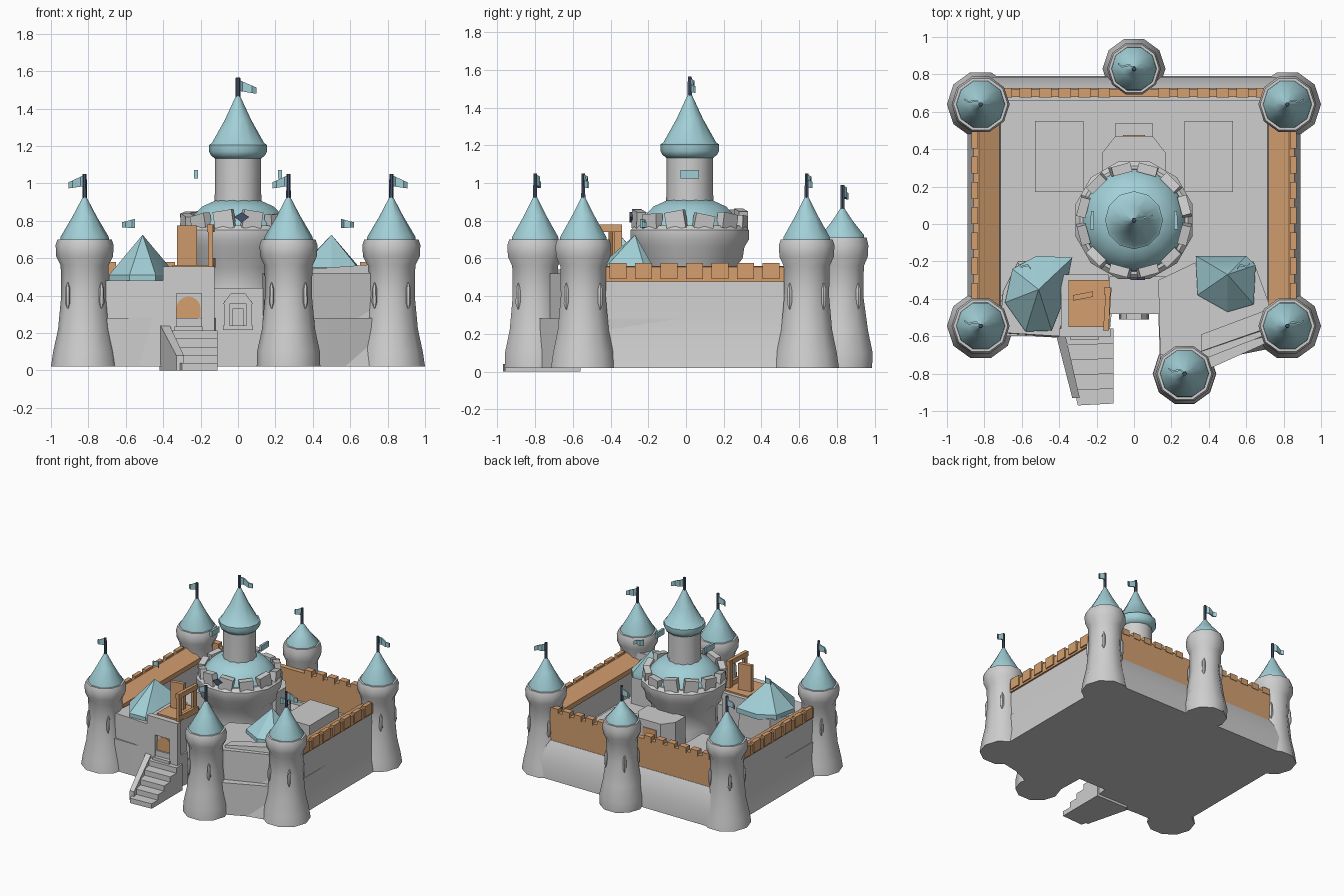
import bpy, bmesh, math, random
from mathutils import Vector, Matrix

if "Cube" in bpy.data.objects:
    bpy.data.objects.remove(bpy.data.objects["Cube"])

random.seed(4)


def material(name, col):
    m = bpy.data.materials.new(name)
    m.diffuse_color = (*col, 1)
    m.use_nodes = True
    m.node_tree.nodes["Principled BSDF"].inputs["Base Color"].default_value = m.diffuse_color
    return m


STONE = material("pale stone", (0.62, 0.62, 0.62))
BLUE = material("light blue", (0.36, 0.63, 0.68))
ORANGE = material("warm tan", (0.66, 0.35, 0.16))
DARK = material("dark slate", (0.06, 0.09, 0.15))


def finish(name, bm, mat, smooth=42):
    bmesh.ops.recalc_face_normals(bm, faces=bm.faces[:])
    me = bpy.data.meshes.new(name)
    bm.to_mesh(me)
    bm.free()
    ob = bpy.data.objects.new(name, me)
    bpy.context.collection.objects.link(ob)
    me.materials.append(mat)
    if smooth:
        bpy.context.view_layer.objects.active = ob
        ob.select_set(True)
        bpy.ops.object.shade_smooth_by_angle(angle=math.radians(smooth))
        ob.select_set(False)
    return ob


def loft(name, rings, mat, smooth=42):
    """Skin a stack of equally long point rings and cap both ends."""
    bm = bmesh.new()
    vs = [[bm.verts.new(p) for p in r] for r in rings]
    for a, b in zip(vs, vs[1:]):
        for i in range(len(a)):
            j = (i + 1) % len(a)
            bm.faces.new((a[i], a[j], b[j], b[i]))
    bm.faces.new(vs[0][::-1])
    bm.faces.new(vs[-1])
    bmesh.ops.remove_doubles(bm, verts=bm.verts[:], dist=0.0005)
    return finish(name, bm, mat, smooth)


def prism(name, outline, z0, z1, mat, spread=1.0):
    """Upright block on an outline; spread widens its foot."""
    c = sum((Vector(p) for p in outline), Vector((0, 0))) / len(outline)
    foot = [c + (Vector(p) - c) * spread for p in outline]
    return loft(name, [[(*p, z0) for p in foot], [(*p, z1) for p in outline]], mat, 20)


def box(name, x0, x1, y0, y1, z0, z1, mat):
    return prism(name, [(x0, y0), (x1, y0), (x1, y1), (x0, y1)], z0, z1, mat)


def turned(name, x, y, profile, mat, n=10, turn=0.0):
    def ring(r, z):
        return [(x + r * math.cos(turn + 2 * math.pi * i / n),
                 y + r * math.sin(turn + 2 * math.pi * i / n), z) for i in range(n)]
    return loft(name, [ring(r, z) for r, z in profile], mat)


def pyramid(name, outline, z, apex):
    return loft(name, [[(*p, z - 0.04) for p in outline], [(*p, z) for p in outline],
                       [apex] * len(outline)], BLUE, 30)


def flag(name, x, y, z, length, width=0.06, tilt=0.3):
    """Thin waving cloth leaving the pole along x."""
    steps = 4
    rings = []
    for i in range(steps + 1):
        t = i / steps
        px, py = x + length * t, y + 0.03 * t + 0.012 * math.sin(t * 6)
        pz, h = z - tilt * abs(length) * t, width * (1 - 0.45 * t) / 2
        rings.append([(px, py - .005, pz - h), (px, py + .005, pz - h),
                      (px, py + .005, pz + h), (px, py - .005, pz + h)])
    loft(name, rings, BLUE)


def tower(name, x, y, top, apex, r=1.0, side=1, foot=0.18):
    turned(name + "_tower", x, y, [(foot, 0.02), (0.168, 0.1), (0.142, 0.22), (0.125 * r, 0.4),
           (0.128 * r, 0.56), (0.152 * r, 0.61), (0.155 * r, 0.67), (0.145 * r, top)], STONE)
    turned(name + "_roof", x, y, [(0.132 * r, top - 0.01), (0.128 * r, top + 0.015),
           (0.065 * r, top + (apex - top) * 0.53), (0.008, apex)], BLUE)
    turned(name + "_pole", x, y, [(0.013, apex - 0.05), (0.011, apex + 0.12)], DARK, 6)
    flag(name + "_flag", x, y, apex + 0.085, 0.085 * side)
    # raised slit frames around the shaft
    for k in range(4):
        a = math.radians(45 + 90 * k)
        cx, cy = x + 0.128 * r * math.cos(a), y + 0.128 * r * math.sin(a)
        turned(name + "_slit", cx, cy, [(0.004, 0.33), (0.015, 0.36), (0.013, 0.44), (0.003, 0.47)],
               STONE, 6)


# towers
for sx, tag in ((-1, "left"), (1, "right")):
    tower("front_" + tag, sx * 0.82, -0.545, 0.7, 0.93, side=sx)
    tower("back_" + tag, sx * 0.82, 0.64, 0.7, 0.93, side=sx)
tower("gate_side", 0.27, -0.80, 0.7, 0.93, side=-1, foot=0.17)
tower("back_middle", 0.0, 0.83, 0.71, 0.87, 0.93, side=-1, foot=0.165)

# solid ground with the courtyard on top
ground = [(-.84, .72), (.84, .72), (.86, -.55), (.7, -.64), (.3, -.82), (.14, -.76), (.13, -.48),
          (-.12, -.48), (-.13, -.58), (-.4, -.6), (-.75, -.6), (-.86, -.5)]
prism("courtyard", ground, 0.02, 0.28, STONE)

# side walls with sloping walkway and battlements
for s, tag in ((-1, "left"), (1, "right")):
    def section(pts, y):
        return [(s * px, y, pz) for px, pz in pts]
    wall = [(0.89, 0.02), (0.865, 0.15), (0.85, 0.3), (0.845, 0.5), (0.73, 0.47), (0.71, 0.25), (0.7, 0.02)]
    loft(tag + "_wall", [section(wall, -0.5), section(wall, 0.6)], STONE, 30)
    walk = [(0.858, 0.475), (0.858, 0.555), (0.83, 0.56), (0.72, 0.50), (0.72, 0.46)]
    loft(tag + "_walkway", [section(walk, -0.46), section(walk, 0.54)], ORANGE, 20)
    for i in range(7):
        y = -0.36 + i * 0.135
        a, b = sorted((s * 0.835, s * 0.868))
        box(tag + "_merlon", a, b, y - 0.045, y + 0.045, 0.49, 0.575, ORANGE)

# back wall: stone slope below, tan curtain with merlons above
slope = [(0.66, 0.02), (0.79, 0.02), (0.785, 0.15), (0.745, 0.27), (0.725, 0.31), (0.66, 0.31)]
loft("back_wall_foot", [[(x, y, z) for y, z in slope] for x in (-0.8, 0.8)], STONE, 40)
box("back_curtain", -0.74, 0.74, 0.68, 0.722, 0.28, 0.545, ORANGE)
for s in (-1, 1):
    for i in range(6):
        x = s * (0.16 + i * 0.105)
        box("back_merlon", x - 0.033, x + 0.033, 0.676, 0.726, 0.53, 0.578, ORANGE)

# front left house and its wall
left_house = [(-.72, -.58), (-.4, -.6), (-.34, -.2), (-.62, -.2), (-.7, -.36)]
prism("left_house", left_house, 0.02, 0.48, STONE, 1.04)
pyramid("left_house_roof", [(-.69, -.42), (-.58, -.575), (-.44, -.57), (-.38, -.42), (-.33, -.18),
                            (-.52, -.17), (-.65, -.24)], 0.51, (-.51, -.35, .725))
box("left_dormer", -0.55, -0.47, -0.52, -0.42, 0.5, 0.55, STONE)

# front right house and its wall
prism("right_house", [(.13, -.3), (.14, -.7), (.38, -.72), (.74, -.58), (.72, -.42), (.64, -.2), (.34, -.2)],
      0.02, 0.52, STONE)
loft("front_right_wall", [[(.36, -.74, .02), (.36, -.7, .3), (.36, -.68, .54), (.36, -.59, .54), (.36, -.59, .02)],
                          [(.76, -.66, .02), (.76, -.58, .3), (.76, -.54, .57), (.76, -.44, .57), (.76, -.44, .02)]],
     STONE, 30)
pyramid("right_house_roof", [(.34, -.38), (.5, -.47), (.64, -.43), (.65, -.22), (.6, -.17), (.33, -.17)],
        0.55, (.5, -.27, .725))

# middle front wall with an arched window
box("middle_wall", -0.13, 0.18, -0.48, -0.28, 0.02, 0.44, STONE)
for x in (-0.06, 0.06):
    box("window_jamb", x - 0.014, x + 0.014, -0.505, -0.47, 0.23, 0.37, STONE)
loft("window_arch", [[(x, y, z) for x, z in ((-.08, .355), (.08, .355), (.04, .41), (-.04, .41))]
                     for y in (-0.51, -0.47)], STONE, 20)
box("window_sill", -0.08, 0.08, -0.51, -0.47, 0.215, 0.24, STONE)
box("window_post", -0.03, 0.03, -0.495, -0.47, 0.24, 0.33, STONE)

# gatehouse with arched door
box("gatehouse", -0.39, -0.135, -0.57, -0.27, 0.02, 0.55, STONE)
for x in (-0.365, -0.16):
    box("gate_jamb", x - 0.035, x + 0.035, -0.605, -0.56, 0.02, 0.5, STONE)
box("gate_lintel", -0.4, -0.125, -0.605, -0.56, 0.41, 0.555, STONE)
arch = [(-.33, .24), (-.2, .24)] + [(-.265 + .065 * math.cos(a), .33 + .065 * math.sin(a))
                                   for a in [math.pi * i / 8 for i in range(9)]]
loft("gate_door", [[(x, y, z) for x, z in arch] for y in (-0.578, -0.569)], ORANGE, 20)
box("gate_deck", -0.35, -0.13, -0.55, -0.3, 0.55, 0.562, ORANGE)
# upright tan boards above the gate
prism("gate_board", [(-.325, -.41), (-.22, -.39), (-.22, -.36), (-.325, -.38)], 0.56, 0.775, ORANGE)
prism("gate_board", [(-.16, -.57), (-.135, -.57), (-.12, -.34), (-.145, -.34)], 0.55, 0.6, ORANGE)
for y in (-0.55, -0.36):
    box("gate_post", -0.16, -0.135, y - 0.02, y + 0.02, 0.56, 0.775, ORANGE)
prism("gate_rail", [(-.165, -.57), (-.135, -.57), (-.125, -.34), (-.15, -.34)], 0.74, 0.78, ORANGE)

# entrance stairs, narrowing outward, with side kerbs
for i in range(5):
    y0, z = -0.97 + i * 0.08, 0.04 + i * 0.043
    xl = -0.30 - 0.025 * i
    prism("stair", [(xl, y0), (-0.11, y0 + 0.01), (-0.11, -0.56), (-0.4, -0.56)], 0.0, z, STONE)
loft("stair_kerb", [[(-.33, -.93, 0), (-.29, -.93, 0), (-.29, -.93, .08), (-.33, -.93, .08)],
                    [(-.42, -.58, 0), (-.37, -.58, 0), (-.37, -.58, .25), (-.42, -.58, .25)]], STONE, 20)
box("stair_block", -0.34, -0.19, -0.62, -0.56, 0.02, 0.235, STONE)

# courtyard halls and rear porch of the keep
for s in (-1, 1):
    a, b = sorted((s * 0.27, s * 0.53))
    box("hall", a, b, 0.17, 0.55, 0.2, 0.42, STONE)
prism("rear_porch", [(-.17, .25), (.17, .25), (.17, .38), (.1, .47), (-.1, .47), (-.17, .38)], 0.2, 0.56, STONE)
box("rear_step", -0.1, 0.1, 0.44, 0.54, 0.2, 0.42, STONE)
box("rear_door", -0.06, 0.06, 0.465, 0.475, 0.28, 0.5, ORANGE)

# keep
turned("keep_body", 0, 0.02, [(0.27, 0.2), (0.25, 0.42), (0.25, 0.55), (0.29, 0.6), (0.3, 0.66),
       (0.325, 0.7), (0.325, 0.75), (0.3, 0.775)], STONE, 12, math.pi / 12)
turned("keep_lower_roof", 0, 0.02, [(0.285, 0.76), (0.28, 0.79), (0.2, 0.875), (0.12, 0.91)], BLUE, 12, math.pi / 12)
turned("keep_shaft", 0, 0.02, [(0.13, 0.76), (0.124, 0.95), (0.124, 1.16)], STONE, 12)
turned("keep_roof", 0, 0.02, [(0.12, 1.13), (0.145, 1.15), (0.155, 1.17), (0.155, 1.205), (0.14, 1.215),
       (0.07, 1.34), (0.01, 1.47)], BLUE, 12)
turned("keep_pole", 0, 0.02, [(0.014, 1.42), (0.012, 1.565)], DARK, 6)
flag("keep_flag", 0, 0.02, 1.525, 0.1)

# uneven battlements around the keep
for i in range(12):
    a = 2 * math.pi * i / 12 + math.pi / 12
    bm = bmesh.new()
    h = random.uniform(0.07, 0.105)
    bmesh.ops.create_cube(bm, size=1, matrix=Matrix.Translation((0, 0.02, 0))
                          @ Matrix.Rotation(a, 4, 'Z') @ Matrix.Translation((0.28, 0, 0.755 + h / 2))
                          @ Matrix.Rotation(random.uniform(-.25, .25), 4, 'X')
                          @ Matrix.Diagonal((0.05, 0.105, h, 1)))
    finish("keep_merlon", bm, STONE, 0)

# loose pennants and the dark emblem plate
for s in (-1, 1):
    flag("house_pennant", s * 0.55, -0.24, 0.785, s * 0.07, 0.05, 0.1)
    prism("keep_pennant", [(s * .215, -.03), (s * .235, -.03), (s * .23, .07), (s * .215, .07)], 1.025, 1.07, BLUE)
loft("dark_plate", [[(x, y, z) for x, z in ((-.02, .82), (.02, .79), (.06, .82), (.02, .845))]
                    for y in (-0.3, -0.285)], DARK, 20)
